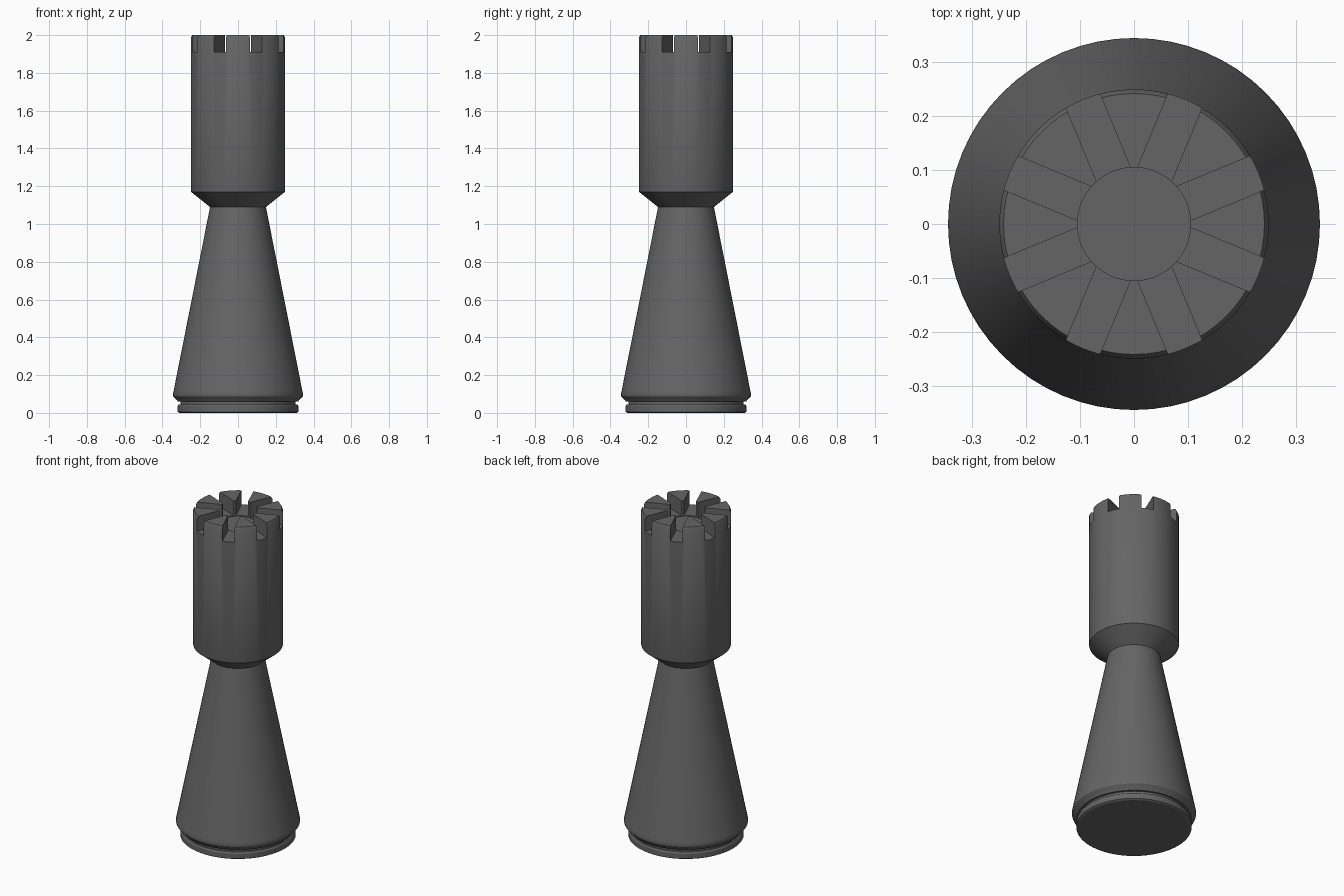
import bpy, bmesh, math

if "Cube" in bpy.data.objects:
    bpy.data.objects.remove(bpy.data.objects["Cube"])

SEG = 64


def make_material(name, color):
    m = bpy.data.materials.new(name)
    m.diffuse_color = (*color, 1)
    m.use_nodes = True
    m.node_tree.nodes["Principled BSDF"].inputs["Base Color"].default_value = m.diffuse_color
    return m


grey = make_material("dark grey", (0.13, 0.13, 0.133))


def lathe(name, profile):
    """Closed solid of revolution from (radius, z) points, bottom to top."""
    bm = bmesh.new()
    rings = []
    for r, z in profile:
        rings.append([bm.verts.new((r * math.cos(2 * math.pi * i / SEG),
                                    r * math.sin(2 * math.pi * i / SEG), z))
                      for i in range(SEG)])
    for a, b in zip(rings, rings[1:]):
        for i in range(SEG):
            j = (i + 1) % SEG
            bm.faces.new((a[i], a[j], b[j], b[i]))
    bm.faces.new(rings[0][::-1])
    bm.faces.new(rings[-1])
    mesh = bpy.data.meshes.new(name)
    bm.to_mesh(mesh)
    bm.free()
    mesh.materials.append(grey)
    ob = bpy.data.objects.new(name, mesh)
    bpy.context.collection.objects.link(ob)
    return ob


def cut(target, cutter):
    """Subtract the cutter from the target, then remove the cutter."""
    mod = target.modifiers.new("cut", 'BOOLEAN')
    mod.operation = 'DIFFERENCE'
    mod.solver = 'EXACT'
    mod.object = cutter
    bpy.context.view_layer.objects.active = target
    bpy.ops.object.modifier_apply(modifier=mod.name)
    bpy.data.objects.remove(cutter)


# Base disc with a groove above it
base = lathe("base_disc", [(0.31, 0.0), (0.32, 0.006), (0.32, 0.036),
                           (0.314, 0.045), (0.305, 0.045), (0.305, 0.07)])

# Tapered body, flared neck and round head
body = lathe("tower_body", [(0.305, 0.06), (0.318, 0.06), (0.322, 0.066),
                            (0.343, 0.088), (0.345, 0.097), (0.341, 0.115),
                            (0.148, 1.09), (0.248, 1.17), (0.25, 1.178),
                            (0.25, 1.985), (0.242, 2.0)])

# Central recess in the head
cut(body, lathe("recess_cutter", [(0.105, 1.905), (0.105, 2.1)]))

# Eight radial slots: four bars through the centre
for k in range(4):
    bpy.ops.mesh.primitive_cube_add(size=1, location=(0, 0, 2.01),
                                    rotation=(0, 0, math.radians(22.5 + 45 * k)))
    bar = bpy.context.object
    bar.scale = (0.7, 0.068, 0.2)
    bpy.context.view_layer.update()
    cut(body, bar)

# Smooth shading with sharp rims
for ob in (base, body):
    bpy.ops.object.select_all(action='DESELECT')
    ob.select_set(True)
    bpy.context.view_layer.objects.active = ob
    bpy.ops.object.shade_smooth_by_angle(angle=math.radians(30))
